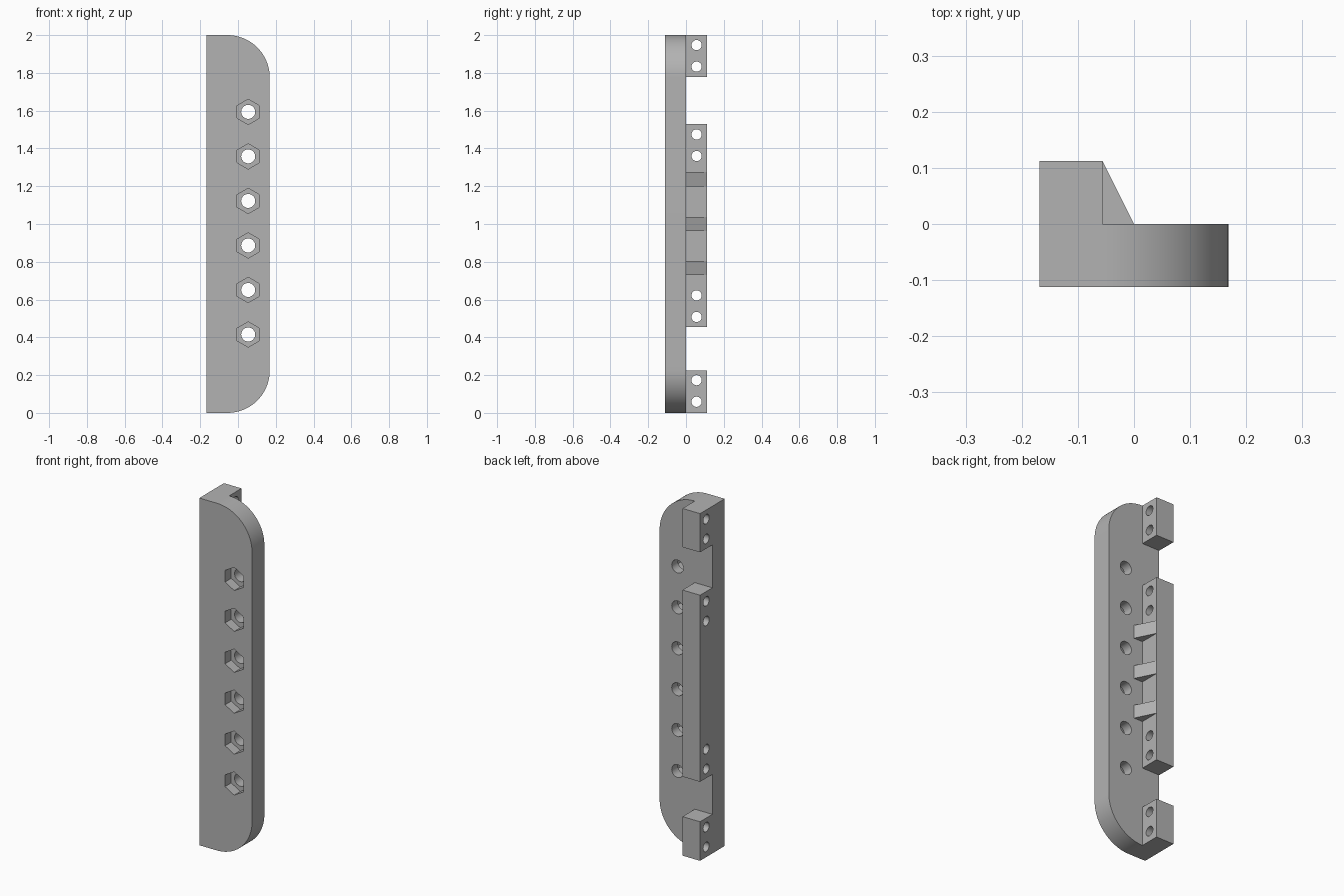
import bpy, bmesh
from math import pi, cos, sin, radians
from mathutils import Matrix

if "Cube" in bpy.data.objects:
    bpy.data.objects.remove(bpy.data.objects["Cube"], do_unlink=True)

LEFT, RIGHT, INNER = -0.168, 0.168, -0.056   # plate sides and block inner side
FRONT, BACK = -0.112, 0.112
RADIUS = 0.224

grey = bpy.data.materials.new("grey plastic")
grey.use_nodes = True
colour = (0.45, 0.45, 0.45, 1)
grey.diffuse_color = colour
grey.node_tree.nodes["Principled BSDF"].inputs["Base Color"].default_value = colour


def finish(bm, name):
    bmesh.ops.recalc_face_normals(bm, faces=bm.faces)
    mesh = bpy.data.meshes.new(name)
    bm.to_mesh(mesh)
    bm.free()
    mesh.materials.append(grey)
    obj = bpy.data.objects.new(name, mesh)
    bpy.context.collection.objects.link(obj)
    return obj


def prism(name, points, offset):
    bm = bmesh.new()
    face = bm.faces.new([bm.verts.new(p) for p in points])
    ext = bmesh.ops.extrude_face_region(bm, geom=[face])
    verts = [g for g in ext["geom"] if isinstance(g, bmesh.types.BMVert)]
    bmesh.ops.translate(bm, verts=verts, vec=offset)
    return finish(bm, name)


def upright(name, outline, z0, z1):
    return prism(name, [(x, y, z0) for x, y in outline], (0, 0, z1 - z0))


def drill(name, centre, radius, depth, axis, sides=32):
    bm = bmesh.new()
    turn = Matrix.Rotation(pi / 2, 4, axis)
    bmesh.ops.create_cone(bm, cap_ends=True, segments=sides, radius1=radius,
                          radius2=radius, depth=depth,
                          matrix=Matrix.Translation(centre) @ turn)
    return finish(bm, name)


def combine(target, tool, operation):
    mod = target.modifiers.new(tool.name, "BOOLEAN")
    mod.operation, mod.solver, mod.object = operation, "EXACT", tool
    bpy.context.view_layer.objects.active = target
    bpy.ops.object.modifier_apply(modifier=mod.name)
    bpy.data.objects.remove(tool, do_unlink=True)


# Plate with two rounded corners
arc = [(RIGHT - RADIUS + RADIUS * cos(a), RADIUS * sin(a) - RADIUS)
       for a in (pi / 2 * i / 24 for i in range(25))]
outline = [(LEFT, 0)] + [(x, -z) for x, z in reversed(arc)]
outline += [(x, 2 + z) for x, z in arc] + [(LEFT, 2)]
plate = prism("mounting_plate", [(x, FRONT, z) for x, z in outline], (0, -FRONT, 0))

# Hinge blocks on the back
block = [(LEFT, -0.05), (INNER, -0.05), (INNER, BACK), (LEFT, BACK)]
for name, z0, z1 in (("lower_block", 0, 0.225), ("middle_block", 0.455, 1.53),
                     ("upper_block", 1.777, 2)):
    combine(plate, upright(name, block, z0, z1), "UNION")

# Sloped ribs bracing the middle block
rib = [(INNER - 0.02, -0.02), (0, -0.02), (0, 0), (INNER, BACK), (INNER - 0.02, BACK)]
for z in (0.767, 1.0, 1.237):
    combine(plate, upright("rib", rib, z - 0.038, z + 0.038), "UNION")

# Bolt holes with hexagonal nut pockets in front
for i in range(6):
    z = 0.415 + 0.2357 * i
    combine(plate, drill("bolt_hole", (0.054, -0.05, z), 0.037, 0.3, "X"), "DIFFERENCE")
    combine(plate, drill("nut_pocket", (0.054, FRONT, z), 0.067, 0.112, "X", 6), "DIFFERENCE")

# Pairs of cross holes through the blocks
for z in (0.116, 0.565, 1.417, 1.89):
    for dz in (-0.057, 0.057):
        combine(plate, drill("cross_hole", (-0.11, 0.056, z + dz), 0.027, 0.3, "Y"), "DIFFERENCE")

# Merge coplanar faces and keep edges sharp
bm = bmesh.new()
bm.from_mesh(plate.data)
bmesh.ops.remove_doubles(bm, verts=bm.verts, dist=0.0001)
bmesh.ops.dissolve_limit(bm, angle_limit=radians(0.5), verts=bm.verts, edges=bm.edges)
bm.to_mesh(plate.data)
bm.free()
bpy.ops.object.select_all(action="DESELECT")
plate.select_set(True)
bpy.context.view_layer.objects.active = plate
bpy.ops.object.shade_smooth_by_angle(angle=radians(30))
